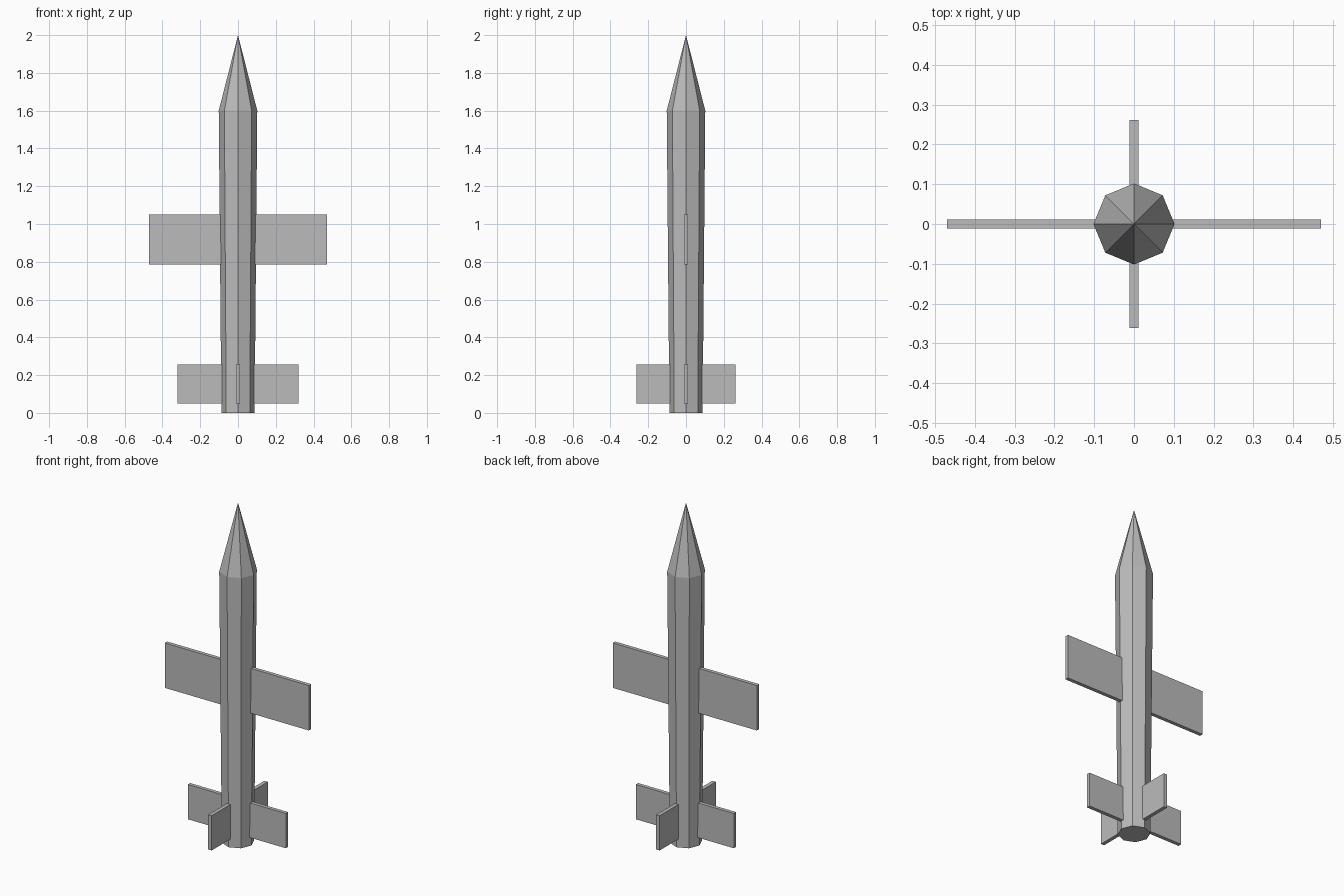
import bpy
import bmesh
import math

default = bpy.data.objects.get("Cube")
if default:
    bpy.data.objects.remove(default, do_unlink=True)

# Single grey material
grey = bpy.data.materials.new("plain_grey")
grey.use_nodes = True
colour = (0.5, 0.5, 0.5, 1)
grey.diffuse_color = colour
grey.node_tree.nodes["Principled BSDF"].inputs["Base Color"].default_value = colour


def add_object(name, bm):
    bmesh.ops.recalc_face_normals(bm, faces=bm.faces)
    mesh = bpy.data.meshes.new(name)
    bm.to_mesh(mesh)
    bm.free()
    mesh.materials.append(grey)
    obj = bpy.data.objects.new(name, mesh)
    bpy.context.collection.objects.link(obj)
    return obj


def ring(bm, radius, z, sides=8):
    turn = 2 * math.pi / sides
    return [bm.verts.new((radius * math.cos(i * turn), radius * math.sin(i * turn), z))
            for i in range(sides)]


# Eight-sided fuselage with a pointed nose
bm = bmesh.new()
base, shoulder = ring(bm, 0.088, 0), ring(bm, 0.102, 1.6)
tip = bm.verts.new((0, 0, 2))
bm.faces.new(base[::-1])
for i in range(8):
    j = (i + 1) % 8
    bm.faces.new((base[i], base[j], shoulder[j], shoulder[i]))
    bm.faces.new((shoulder[i], shoulder[j], tip))
add_object("fuselage", bm)


def fin(name, angle, reach, bottom, top, thickness=0.022):
    """Flat plate running from the body axis outwards at the given angle."""
    bm = bmesh.new()
    bmesh.ops.create_cube(bm, size=1)
    inner = 0.05
    for v in bm.verts:
        v.co.x = inner if v.co.x < 0 else reach
        v.co.y *= thickness
        v.co.z = bottom if v.co.z < 0 else top
    obj = add_object(name, bm)
    obj.rotation_euler.z = math.radians(angle)


# Main wings and the four tail fins
for side, angle in (("left", 0), ("right", 180)):
    fin(side + "_wing", angle, 0.47, 0.785, 1.05)
    fin(side + "_tail_fin", angle, 0.32, 0.05, 0.255)
for side, angle in (("back", 90), ("front", 270)):
    fin(side + "_tail_fin", angle, 0.262, 0.05, 0.255)
